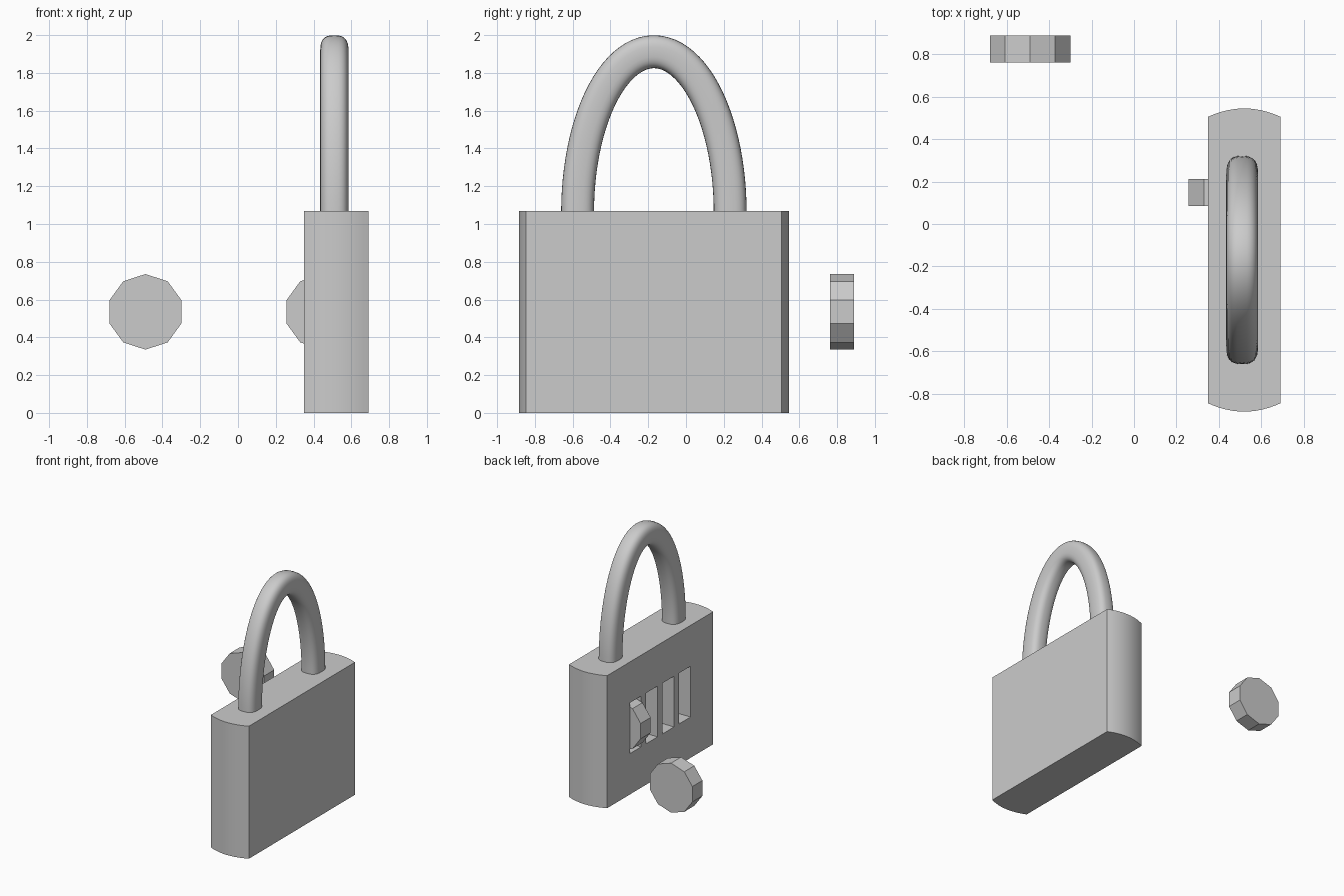
import bpy, bmesh
from math import sin, cos, pi, radians, copysign

if "Cube" in bpy.data.objects:
    bpy.data.objects.remove(bpy.data.objects["Cube"])

BODY_X, BODY_Y, BODY_TOP = 0.52, -0.17, 1.07
WHEEL_Z = 0.535


def make_object(name, bm, smooth=True):
    bmesh.ops.recalc_face_normals(bm, faces=bm.faces)
    mesh = bpy.data.meshes.new(name)
    bm.to_mesh(mesh)
    bm.free()
    obj = bpy.data.objects.new(name, mesh)
    bpy.context.collection.objects.link(obj)
    if smooth:
        smooth_edges(obj)
    return obj


def activate(obj):
    bpy.ops.object.select_all(action='DESELECT')
    obj.select_set(True)
    bpy.context.view_layer.objects.active = obj


def smooth_edges(obj):
    activate(obj)
    bpy.ops.object.shade_smooth_by_angle(angle=radians(30))


def loft(rings):
    # skin a list of closed rings and cap both ends
    bm = bmesh.new()
    vs = [[bm.verts.new(p) for p in ring] for ring in rings]
    n = len(vs[0])
    for a, b in zip(vs, vs[1:]):
        for i in range(n):
            j = (i + 1) % n
            bm.faces.new((a[i], a[j], b[j], b[i]))
    bm.faces.new(vs[0])
    bm.faces.new(vs[-1])
    return bm


# body: flat front and back, shallow arcs at both ends
def body_outline(half_x=0.17, half_y=0.676, bulge=0.039, steps=12):
    right = []
    for i in range(steps + 1):
        t = 1 - 2 * i / steps
        right.append((half_x * t, half_y + bulge * (1 - t * t)))
    return right + [(-x, -y) for x, y in right]


outline = body_outline()
body = make_object("lock_body", loft(
    [[(BODY_X + x, BODY_Y + y, z) for x, y in outline] for z in (0, BODY_TOP)]),
    smooth=False)

# four wheel slots cut into the dial side
slot_ys = [BODY_Y + 0.21 * k for k in (1.5, 0.5, -0.5, -1.5)]
bm = bmesh.new()
for y in slot_ys:
    cube = bmesh.ops.create_cube(bm, size=1)['verts']
    bmesh.ops.scale(bm, verts=cube, vec=(0.36, 0.145, 0.41))
    bmesh.ops.translate(bm, verts=cube, vec=(0.475, y, WHEEL_Z))
cutter = make_object("slot_cutter", bm, smooth=False)
cutter.hide_render = True
cut = body.modifiers.new("slots", 'BOOLEAN')
cut.object = cutter
cut.solver = 'EXACT'
activate(body)
bpy.ops.object.modifier_apply(modifier=cut.name)
bpy.data.objects.remove(cutter)
smooth_edges(body)


# shackle: rounded-square section swept along a half ellipse
def rounded(t, power=0.72):
    c, s = cos(t), sin(t)
    return copysign(abs(c) ** power, c), copysign(abs(s) ** power, s)


rings = []
half_w, rise, base = 0.404, 0.852, 1.06
for i in range(49):
    a = pi * i / 48
    ny, nz = rise * cos(a), half_w * sin(a)
    length = (ny * ny + nz * nz) ** 0.5
    ny, nz = ny / length, nz / length
    ring = []
    for k in range(32):
        u, v = rounded(2 * pi * k / 32)
        ring.append((0.51 + 0.075 * u,
                     BODY_Y + half_w * cos(a) + 0.087 * v * ny,
                     base + rise * sin(a) + 0.087 * v * nz))
    rings.append(ring)
make_object("shackle", loft(rings))


# ten-sided dial wheels, one seated in a slot and one loose
def dial_wheel(name, x, y, radius=0.2, half_w=0.064):
    rings = []
    for side in (-half_w, half_w):
        angles = [radians(18 + 36 * k) for k in range(10)]
        rings.append([(x + radius * cos(a), y + side, WHEEL_Z + radius * sin(a))
                      for a in angles])
    make_object(name, loft(rings), smooth=False)


dial_wheel("seated_wheel", 0.447, slot_ys[0] + 0.003)
dial_wheel("loose_wheel", -0.49, 0.826)
